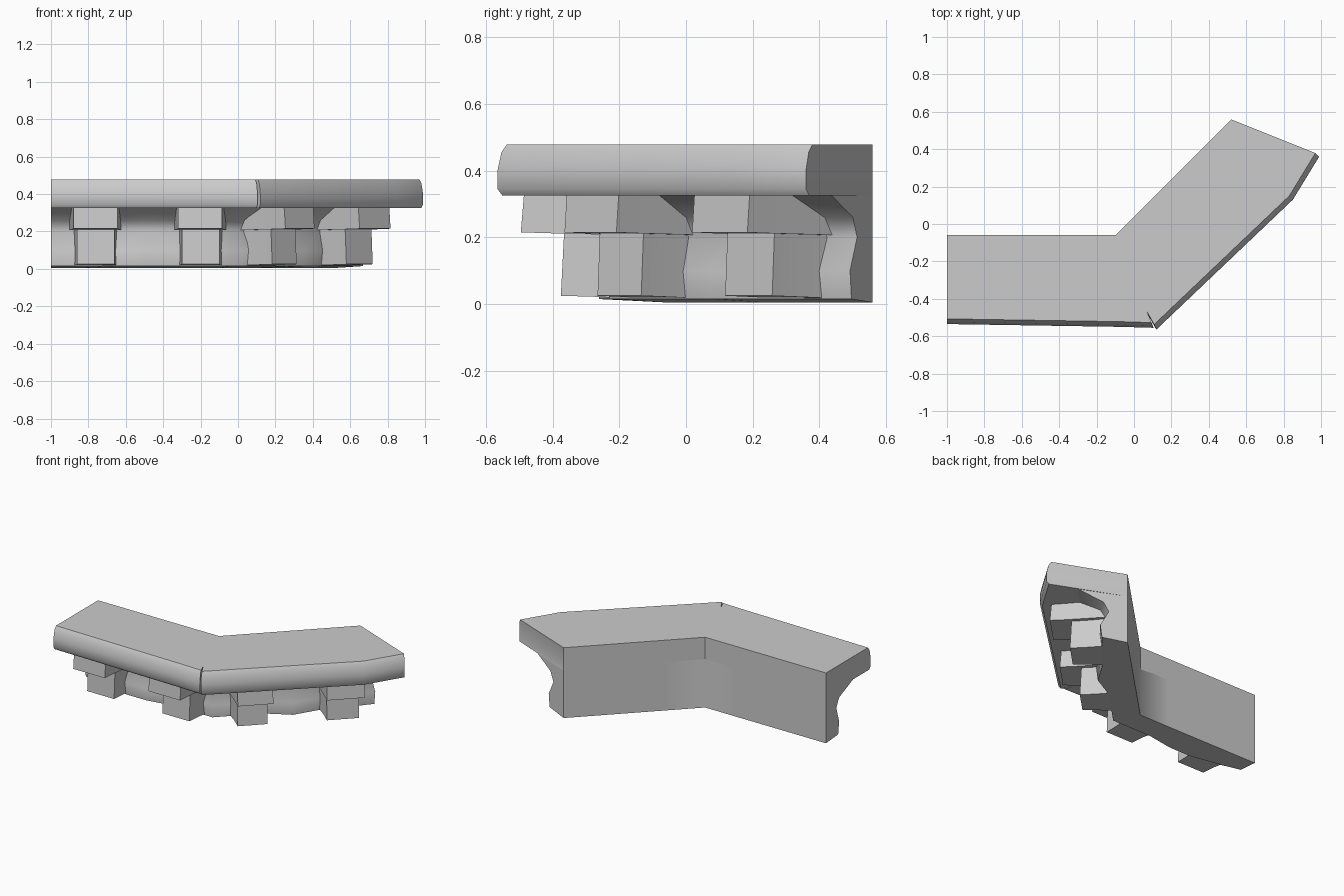
import bpy, bmesh, math
from mathutils import Vector

cube = bpy.data.objects.get("Cube")
if cube:
    bpy.data.objects.remove(cube, do_unlink=True)

stone = bpy.data.materials.new("grey_stone")
stone.use_nodes = True
GREY = (0.6, 0.6, 0.6, 1)
stone.diffuse_color = GREY
stone.node_tree.nodes["Principled BSDF"].inputs["Base Color"].default_value = GREY

# Two arms meet at CORNER; each has an along and an outward direction
CORNER = Vector((-0.10, -0.06, 0))
S = math.sqrt(0.5)
LEFT = (Vector((1, 0, 0)), Vector((0, -1, 0)))
RIGHT = (Vector((S, S, 0)), Vector((S, -S, 0)))
MITRE = (LEFT[0], (LEFT[1] + RIGHT[1]) / (1 + S))


def place(arm, along, out, z):
    return CORNER + arm[0] * along + arm[1] * out + Vector((0, 0, z))


def loft(name, rings, angle=40):
    """Skin equal-length rings of points and cap both ends."""
    bm = bmesh.new()
    loops = [[bm.verts.new(p) for p in ring] for ring in rings]
    n = len(loops[0])
    for a, b in zip(loops, loops[1:]):
        for i in range(n):
            j = (i + 1) % n
            bm.faces.new((a[i], a[j], b[j], b[i]))
    bm.faces.new(loops[0][::-1])
    bm.faces.new(loops[-1])
    bmesh.ops.recalc_face_normals(bm, faces=bm.faces[:])
    mesh = bpy.data.meshes.new(name)
    bm.to_mesh(mesh)
    bm.free()
    mesh.materials.append(stone)
    obj = bpy.data.objects.new(name, mesh)
    bpy.context.collection.objects.link(obj)
    bpy.ops.object.select_all(action='DESELECT')
    obj.select_set(True)
    bpy.context.view_layer.objects.active = obj
    bpy.ops.object.shade_smooth_by_angle(angle=math.radians(angle))
    return obj


# Slabs: plan outline as (arm, along, out); outer points follow a rounded edge
EDGE = [(0.325, 0.015), (0.345, 0.0), (0.40, 0.0), (0.455, 0.012), (0.478, 0.028)]


def slab(name, outline):
    rings = [[place(arm, t, out - inset if out > 0.1 else out, z)
              for arm, t, out in outline] for z, inset in EDGE]
    return loft(name, rings, 50)


slab("left_slab", [(LEFT, -0.9, 0), (MITRE, 0, 0), (MITRE, 0, 0.495),
                   (LEFT, 0.03, 0.49), (LEFT, -0.9, 0.475)])
slab("right_slab", [(RIGHT, -0.055, 0), (MITRE, 0.01, 0.505), (RIGHT, 0.806, 0.537),
                    (RIGHT, 1.067, 0.474), (RIGHT, 0.876, 0)])

# Rough back wall: stations of (arm, along, foot depth, waist depth, end slant)
STATIONS = [(LEFT, -0.9, 0.13, 0.11, 0), (LEFT, -0.78, 0.16, 0.14, 0),
            (LEFT, -0.55, 0.20, 0.17, 0), (LEFT, -0.40, 0.20, 0.13, 0),
            (LEFT, -0.22, 0.17, 0.16, 0), (MITRE, 0, 0.17, 0.14, 0),
            (RIGHT, 0.25, 0.17, 0.16, 0), (RIGHT, 0.42, 0.22, 0.15, 0),
            (RIGHT, 0.58, 0.18, 0.17, 0), (RIGHT, 0.80, 0.16, 0.14, 0.2),
            (RIGHT, 0.876, 0.15, 0.11, 0.4)]
rings = []
for arm, t, foot, waist, slant in STATIONS:
    section = [(0, 0.005), (foot, 0.015), (foot + 0.01, 0.10), (waist, 0.20),
               (waist + 0.03, 0.26), (0.30, 0.33), (0, 0.33)]
    rings.append([place(arm, t + slant * d, d, z) for d, z in section])
loft("back_wall", rings, 60)


# Corbels: a short lower block under a longer upper block, flared to the wall
def block(name, arm, a, b, out, low, high):
    def ring(d, flare, drop, lean):
        return [place(arm, a - flare, d, low - drop), place(arm, b + flare, d, low - drop),
                place(arm, b + flare, d - lean, high), place(arm, a - flare, d - lean, high)]
    return loft(name, [ring(0.05, 0.03, 0.01, 0), ring(out - 0.1, 0.005, 0.003, 0),
                       ring(out, 0, 0, 0.01)], 30)


for name, arm, a, b, out in (("left_outer", LEFT, -0.78, -0.545, 0.435),
                             ("left_inner", LEFT, -0.22, 0.015, 0.435),
                             ("right_inner", RIGHT, 0.035, 0.255, 0.465),
                             ("right_outer", RIGHT, 0.586, 0.82, 0.475)):
    block(name + "_corbel_top", arm, a, b, out, 0.215, 0.335)
    block(name + "_corbel_base", arm, a + 0.02, b - 0.015, out - 0.12, 0.025, 0.22)
